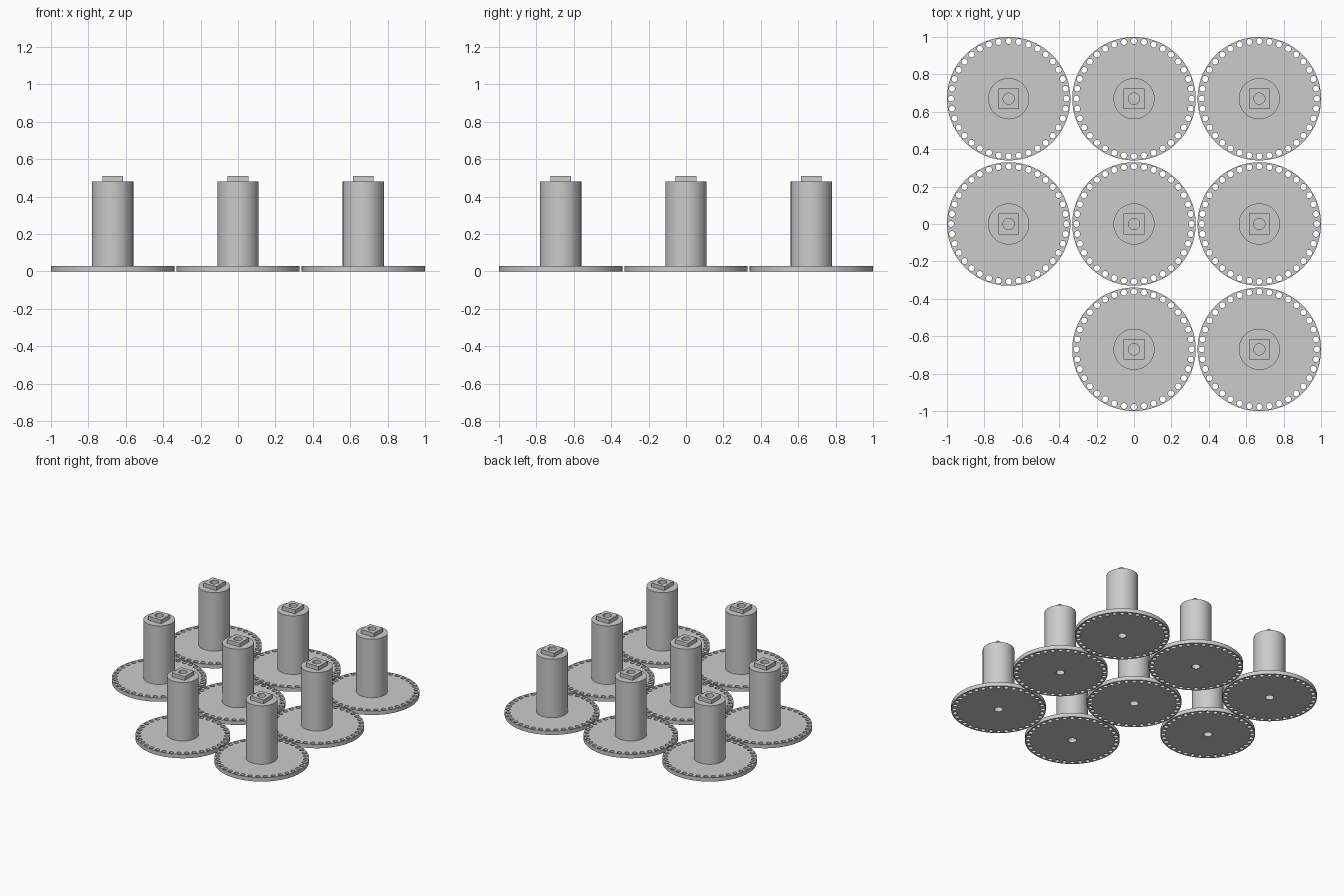
import bpy, bmesh, math

cube = bpy.data.objects.get("Cube")
if cube:
    bpy.data.objects.remove(cube, do_unlink=True)

PITCH, DISC_R, DISC_T = 0.67, 0.33, 0.03
POST_R, POST_TOP, PEG_TOP = 0.11, 0.48, 0.51
BORE_R, BORE_TOP = 0.03, 0.2
HOLES, HOLE_R, HOLE_RING = 36, 0.016, 0.308

grey = bpy.data.materials.new("plain grey")
grey.use_nodes = True
colour = (0.6, 0.6, 0.6, 1)
grey.diffuse_color = colour
grey.node_tree.nodes["Principled BSDF"].inputs["Base Color"].default_value = colour


def ring(r, n, cx=0, cy=0, turn=0):
    return [(cx + r * math.cos(turn + math.tau * i / n),
             cy + r * math.sin(turn + math.tau * i / n)) for i in range(n)]


def plate(name, loops, z0, z1):
    """Flat plate from an outline loop followed by hole loops."""
    curve = bpy.data.curves.new(name, "CURVE")
    curve.dimensions = "2D"
    curve.fill_mode = "BOTH"
    curve.extrude = (z1 - z0) / 2
    for loop in loops:
        spline = curve.splines.new("POLY")
        spline.points.add(len(loop) - 1)
        for point, (x, y) in zip(spline.points, loop):
            point.co = (x, y, 0, 1)
        spline.use_cyclic_u = True
    helper = bpy.data.objects.new(name, curve)
    mesh = bpy.data.meshes.new_from_object(helper)
    bpy.data.objects.remove(helper)
    bm = bmesh.new()
    bm.from_mesh(mesh)
    bmesh.ops.remove_doubles(bm, verts=bm.verts, dist=1e-5)
    bmesh.ops.translate(bm, verts=bm.verts, vec=(0, 0, (z0 + z1) / 2))
    return finish(bm, mesh)


def lathe(name, profile, steps):
    bm = bmesh.new()
    verts = [bm.verts.new((r, 0, z)) for r, z in profile]
    edges = [bm.edges.new(pair) for pair in zip(verts, verts[1:])]
    bmesh.ops.spin(bm, geom=verts + edges, cent=(0, 0, 0), axis=(0, 0, 1),
                   angle=math.tau, steps=steps)
    bmesh.ops.remove_doubles(bm, verts=bm.verts, dist=1e-5)
    return finish(bm, bpy.data.meshes.new(name))


def finish(bm, mesh):
    bmesh.ops.recalc_face_normals(bm, faces=bm.faces)
    for face in bm.faces:
        face.smooth = False
        face.material_index = 0
    bm.to_mesh(mesh)
    bm.free()
    mesh.materials.clear()
    mesh.materials.append(grey)
    return mesh


# Perforated disc with a central bore
rim_holes = [ring(HOLE_R, 16, *centre) for centre in ring(HOLE_RING, HOLES)]
disc = plate("disc", [ring(DISC_R, 96), ring(BORE_R, 24)] + rim_holes, 0, DISC_T)

# Post with a blind bore in its underside
post = lathe("post", [(0, BORE_TOP), (BORE_R, BORE_TOP), (BORE_R, DISC_T),
                      (POST_R, DISC_T), (POST_R, POST_TOP), (0, POST_TOP)], 64)

# Square peg with a round socket
peg_corner = 0.055 * math.sqrt(2)
peg = plate("peg", [ring(peg_corner, 4, turn=math.pi / 4), ring(BORE_R, 24)],
            POST_TOP, PEG_TOP)

# Three by three layout, front right place left empty
for row, depth in ((-1, "front"), (0, "middle"), (1, "back")):
    for col, side in ((-1, "right"), (0, "centre"), (1, "left")):
        if row == -1 and col == -1:
            continue
        for part, mesh in (("disc", disc), ("post", post), ("peg", peg)):
            obj = bpy.data.objects.new(f"{depth}_{side}_{part}", mesh)
            obj.location = (col * PITCH, row * PITCH, 0)
            bpy.context.collection.objects.link(obj)
